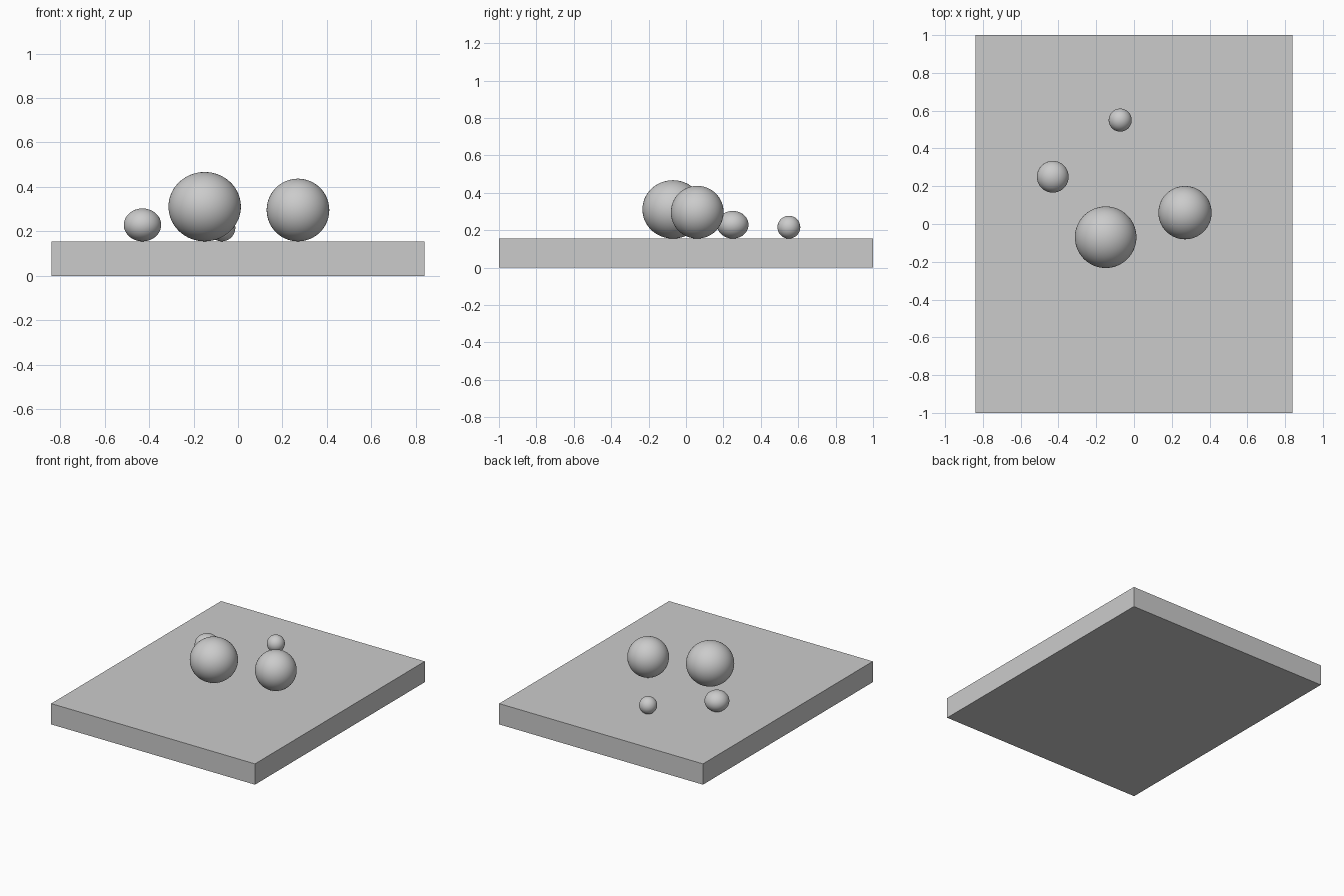
import bpy

default_cube = bpy.data.objects.get("Cube")
if default_cube:
    bpy.data.objects.remove(default_cube, do_unlink=True)

SLAB_TOP = 0.155

# One plain grey for everything
grey = bpy.data.materials.new("plain_grey")
grey.use_nodes = True
colour = (0.6, 0.6, 0.6, 1)
grey.diffuse_color = colour
for node in grey.node_tree.nodes:
    if node.type == 'BSDF_PRINCIPLED':
        node.inputs["Base Color"].default_value = colour


def finish(name, scale):
    """Name the active object, apply its size and colour it."""
    obj = bpy.context.object
    obj.name = name
    obj.scale = scale
    bpy.ops.object.transform_apply(location=False, rotation=False, scale=True)
    obj.data.materials.append(grey)
    return obj


def add_ball(name, x, y, radius, half_height):
    """Smooth ball resting on the slab."""
    bpy.ops.mesh.primitive_uv_sphere_add(
        segments=64, ring_count=32, radius=1,
        location=(x, y, SLAB_TOP + half_height))
    finish(name, (radius, radius, half_height))
    bpy.ops.object.shade_smooth()


# Flat rectangular base
bpy.ops.mesh.primitive_cube_add(size=1, location=(0, 0, SLAB_TOP / 2))
finish("base_slab", (1.68, 2, SLAB_TOP))

# Four balls, two of them slightly flattened
add_ball("large_ball", -0.15, -0.07, 0.163, 0.156)
add_ball("medium_ball", 0.27, 0.06, 0.141, 0.141)
add_ball("flattened_ball", -0.43, 0.25, 0.084, 0.074)
add_ball("small_ball", -0.073, 0.55, 0.061, 0.061)
